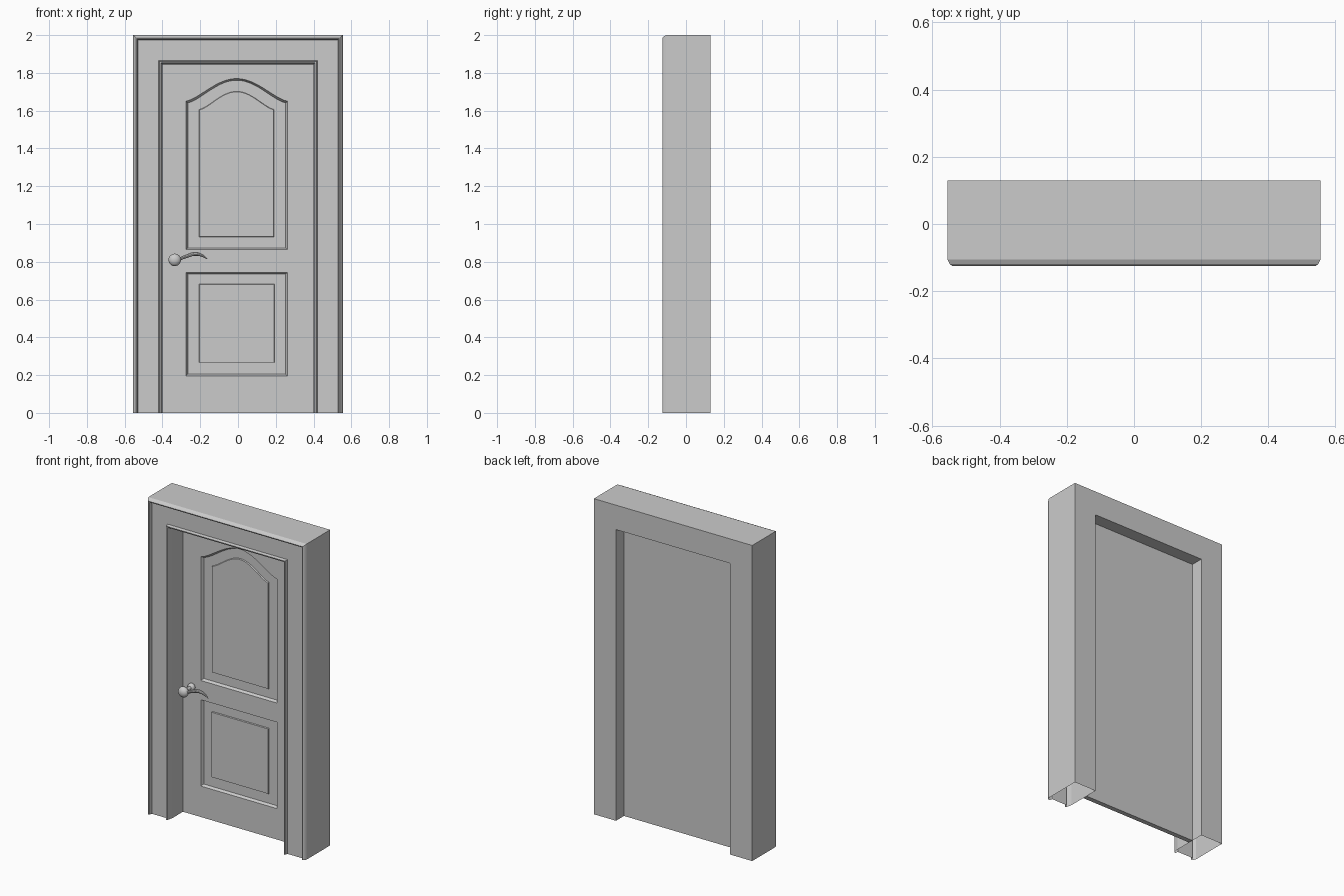
import bpy, bmesh, math

cube = bpy.data.objects.get("Cube")
if cube:
    bpy.data.objects.remove(cube, do_unlink=True)

grey = bpy.data.materials.new("plain grey")
grey.use_nodes = True
COLOUR = (0.6, 0.6, 0.6, 1)
grey.diffuse_color = COLOUR
grey.node_tree.nodes["Principled BSDF"].inputs["Base Color"].default_value = COLOUR


def finish(name, bm):
    bmesh.ops.recalc_face_normals(bm, faces=bm.faces)
    mesh = bpy.data.meshes.new(name)
    bm.to_mesh(mesh)
    bm.free()
    mesh.materials.append(grey)
    obj = bpy.data.objects.new(name, mesh)
    bpy.context.collection.objects.link(obj)
    return obj


def activate(obj):
    bpy.ops.object.select_all(action='DESELECT')
    obj.select_set(True)
    bpy.context.view_layer.objects.active = obj


def loft(name, loops):
    """Closed loops of points joined by quads, capped at both ends."""
    bm = bmesh.new()
    rings = [[bm.verts.new(p) for p in loop] for loop in loops]
    n = len(rings[0])
    for a, b in zip(rings, rings[1:]):
        for i in range(n):
            j = (i + 1) % n
            bm.faces.new((a[i], a[j], b[j], b[i]))
    bm.faces.new(rings[0])
    bm.faces.new(rings[-1])
    return finish(name, bm)


def outline(half, bottom, shoulder, rise, y, inset=0):
    """Panel outline, with an arched top when rise is above zero."""
    cx, w = -0.007, half - inset
    pts = [(cx - w, y, bottom + inset), (cx + w, y, bottom + inset)]
    steps = 24 if rise else 1
    for i in range(steps + 1):
        u = 1 - 2 * i / steps
        lift = max(0, 0.5 + 0.5 * math.cos(math.pi * u)) ** 0.7 if rise else 0
        pts.append((cx + w * u, y, shoulder - inset + rise * lift))
    return pts


# Door frame: moulding profile (inset from the outer edge, depth) swept round the opening
profile = [(0, 0.13), (0, -0.105), (0.007, -0.119), (0.014, -0.125),
           (0.021, -0.122), (0.025, -0.105), (0.135, -0.105), (0.139, -0.125),
           (0.147, -0.122), (0.155, -0.085), (0.155, 0.13)]
bm = bmesh.new()
strips = []
for d, y in profile:
    x, z = 0.555 - d, 2 - d
    strips.append([bm.verts.new(p) for p in
                   ((-x, y, 0), (-x, y, z), (x, y, z), (x, y, 0))])
for k, a in enumerate(strips):
    b = strips[(k + 1) % len(strips)]
    for i in range(3):
        bm.faces.new((a[i], a[i + 1], b[i + 1], b[i]))
finish("door_frame", bm)

# Door leaf, with sunken panels
FACE, SUNK, RAISED, BACK = 0.02, 0.037, 0.029, 0.05
door = loft("door_leaf", [[(-0.4, y, 0), (0.4, y, 0), (0.4, y, 1.845), (-0.4, y, 1.845)]
                          for y in (FACE, BACK)])
recesses = {"upper": (0.268, 0.865, 1.65, 0.12), "lower": (0.268, 0.196, 0.743, 0)}
for shape in recesses.values():
    cutter = loft("recess_cutter", [outline(*shape, -0.02), outline(*shape, FACE),
                                    outline(*shape, SUNK, 0.009)])
    cutter.hide_render = True
    mod = door.modifiers.new("recess", 'BOOLEAN')
    mod.operation = 'DIFFERENCE'
    mod.object = cutter
    activate(door)
    bpy.ops.object.modifier_apply(modifier=mod.name)
    bpy.data.objects.remove(cutter, do_unlink=True)

# Raised fields inside the recesses
fields = {"upper": (0.199, 0.93, 1.607, 0.096), "lower": (0.201, 0.265, 0.682, 0)}
for place, shape in fields.items():
    loft(place + "_panel", [outline(*shape, SUNK + 0.003), outline(*shape, RAISED, 0.003)])


# Handle: rose, neck and knob
def ball(name, y, radius, squash):
    bpy.ops.mesh.primitive_uv_sphere_add(segments=24, ring_count=12, radius=radius,
                                         location=(-0.335, y, 0.81),
                                         rotation=(math.pi / 2, 0, 0))
    obj = bpy.context.object
    obj.name = name
    obj.scale.z = squash
    obj.data.materials.append(grey)
    bpy.ops.object.shade_smooth_by_angle()


ball("handle_rose", 0.012, 0.024, 0.8)
ball("handle_knob", -0.068, 0.033, 0.75)
bpy.ops.mesh.primitive_cylinder_add(vertices=20, radius=0.011, depth=0.08,
                                    location=(-0.335, -0.028, 0.81),
                                    rotation=(math.pi / 2, 0, 0))
neck = bpy.context.object
neck.name = "handle_neck"
neck.data.materials.append(grey)
bpy.ops.object.shade_smooth_by_angle()

# Handle: tapering curved lever
curve = bpy.data.curves.new("handle_lever", 'CURVE')
curve.dimensions = '3D'
curve.bevel_depth = 0.011
curve.bevel_resolution = 3
curve.use_fill_caps = True
path = [(-0.315, 0.812, 0.7), (-0.27, 0.83, 0.9), (-0.225, 0.842, 1),
        (-0.19, 0.833, 0.7), (-0.163, 0.815, 0.2)]
spline = curve.splines.new('BEZIER')
spline.bezier_points.add(len(path) - 1)
for point, (x, z, r) in zip(spline.bezier_points, path):
    point.co = (x, -0.066, z)
    point.radius = r
    point.handle_left_type = point.handle_right_type = 'AUTO'
curve.materials.append(grey)
lever = bpy.data.objects.new("handle_lever", curve)
bpy.context.collection.objects.link(lever)
activate(lever)
bpy.ops.object.convert(target='MESH')
bpy.ops.object.shade_smooth_by_angle()
